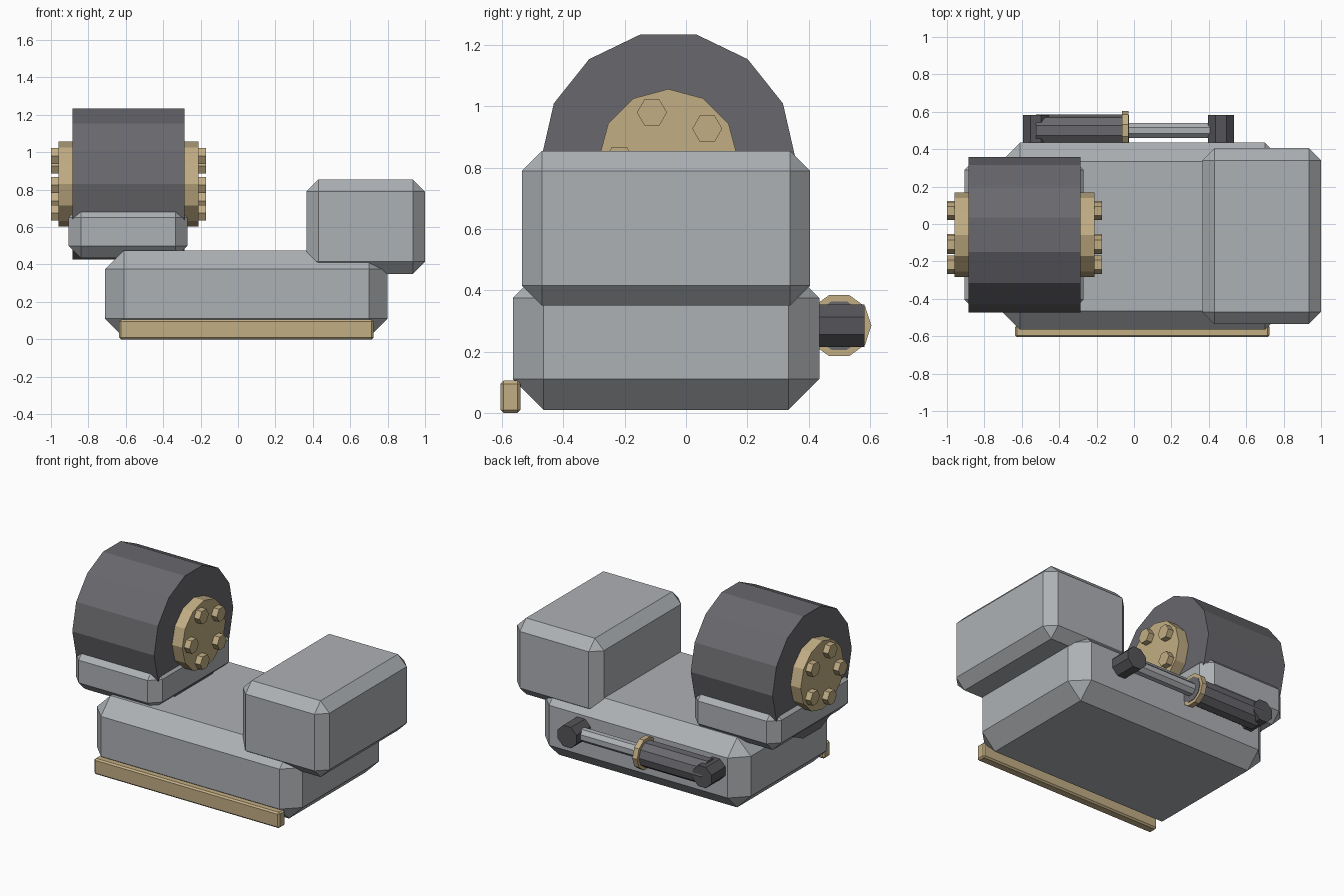
import bpy, bmesh, math
from mathutils import Matrix, Vector

old = bpy.data.objects.get("Cube")
if old:
    bpy.data.objects.remove(old, do_unlink=True)


def material(name, color):
    mat = bpy.data.materials.new(name)
    mat.use_nodes = True
    mat.diffuse_color = (*color, 1)
    node = next(n for n in mat.node_tree.nodes if n.type == "BSDF_PRINCIPLED")
    node.inputs["Base Color"].default_value = (*color, 1)
    return mat


GREY = material("light_grey", (0.42, 0.44, 0.46))
DARK = material("dark_grey", (0.14, 0.14, 0.155))
BLACK = material("charcoal", (0.09, 0.09, 0.1))
BRASS = material("brass", (0.54, 0.42, 0.23))


def add_object(name, bm, mat):
    bmesh.ops.recalc_face_normals(bm, faces=bm.faces)
    mesh = bpy.data.meshes.new(name)
    bm.to_mesh(mesh)
    bm.free()
    mesh.materials.append(mat)
    obj = bpy.data.objects.new(name, mesh)
    bpy.context.collection.objects.link(obj)
    return obj


def chamfered_box(name, xs, ys, zs, bevel, mat):
    bm = bmesh.new()
    bmesh.ops.create_cube(bm, size=1)
    spans = (xs, ys, zs)
    for v in bm.verts:
        v.co = Vector([(a + b) / 2 + c * (b - a) for (a, b), c in zip(spans, v.co)])
    bmesh.ops.bevel(bm, geom=bm.edges[:], offset=bevel, segments=1,
                    affect="EDGES", profile=0.5)
    return add_object(name, bm, mat)


def prism(name, axis, span, center, radius, sides, mat, turn=0):
    """Prism along x or y; center is the two remaining coordinates."""
    bm = bmesh.new()
    rings = []
    for t in span:
        ring = []
        for i in range(sides):
            a = math.radians(turn) + math.tau * i / sides
            u = center[0] + radius * math.cos(a)
            z = center[1] + radius * math.sin(a)
            ring.append(bm.verts.new((t, u, z) if axis == "x" else (u, t, z)))
        rings.append(ring)
        bm.faces.new(ring)
    for i in range(sides):
        j = (i + 1) % sides
        bm.faces.new((rings[0][i], rings[0][j], rings[1][j], rings[1][i]))
    return add_object(name, bm, mat)


# Main housings
chamfered_box("base_body", (-0.71, 0.80), (-0.565, 0.435), (0.01, 0.475), 0.1, GREY)
chamfered_box("side_block", (0.365, 1.0), (-0.535, 0.405), (0.35, 0.855), 0.065, GREY)
chamfered_box("drum_cradle", (-0.905, -0.27), (-0.47, 0.355), (0.435, 0.715), 0.065, GREY)
chamfered_box("front_rail", (-0.635, 0.725), (-0.605, -0.54), (0, 0.105), 0.01, BRASS)

# Drum with a bolted hub on each side
hub = (-0.0575, 0.83)
prism("drum", "x", (-0.885, -0.285), hub, 0.415, 14, DARK)
for side, face, cap, bolt in (("right", -0.885, -0.96, -1.0),
                              ("left", -0.285, -0.21, -0.17)):
    prism(f"drum_hub_{side}", "x", (face, cap), hub, 0.227, 12, BRASS)
    for i in range(5):
        a = math.radians(37.6 + 72 * i)
        spot = (hub[0] + 0.16 * math.cos(a), hub[1] + 0.16 * math.sin(a))
        prism(f"hub_bolt_{side}_{i + 1}", "x", (cap, bolt), spot, 0.049, 6, BRASS)

# Rear piston: barrel, collar, rod and two end eyes
axle = (0.5, 0.285)
prism("piston_barrel", "x", (-0.525, -0.05), axle, 0.085, 10, DARK)
prism("piston_collar", "x", (-0.065, -0.03), axle, 0.105, 10, BRASS)
prism("piston_collar_face", "x", (-0.04, -0.027), axle, 0.083, 10, DARK)
prism("piston_rod", "x", (-0.05, 0.45), axle, 0.044, 8, GREY, 22.5)
for name, x in (("right", -0.525), ("left", 0.465)):
    prism(f"piston_eye_{name}", "y", (0.43, 0.582), (x, axle[1]), 0.075, 8, BLACK, 22.5)
